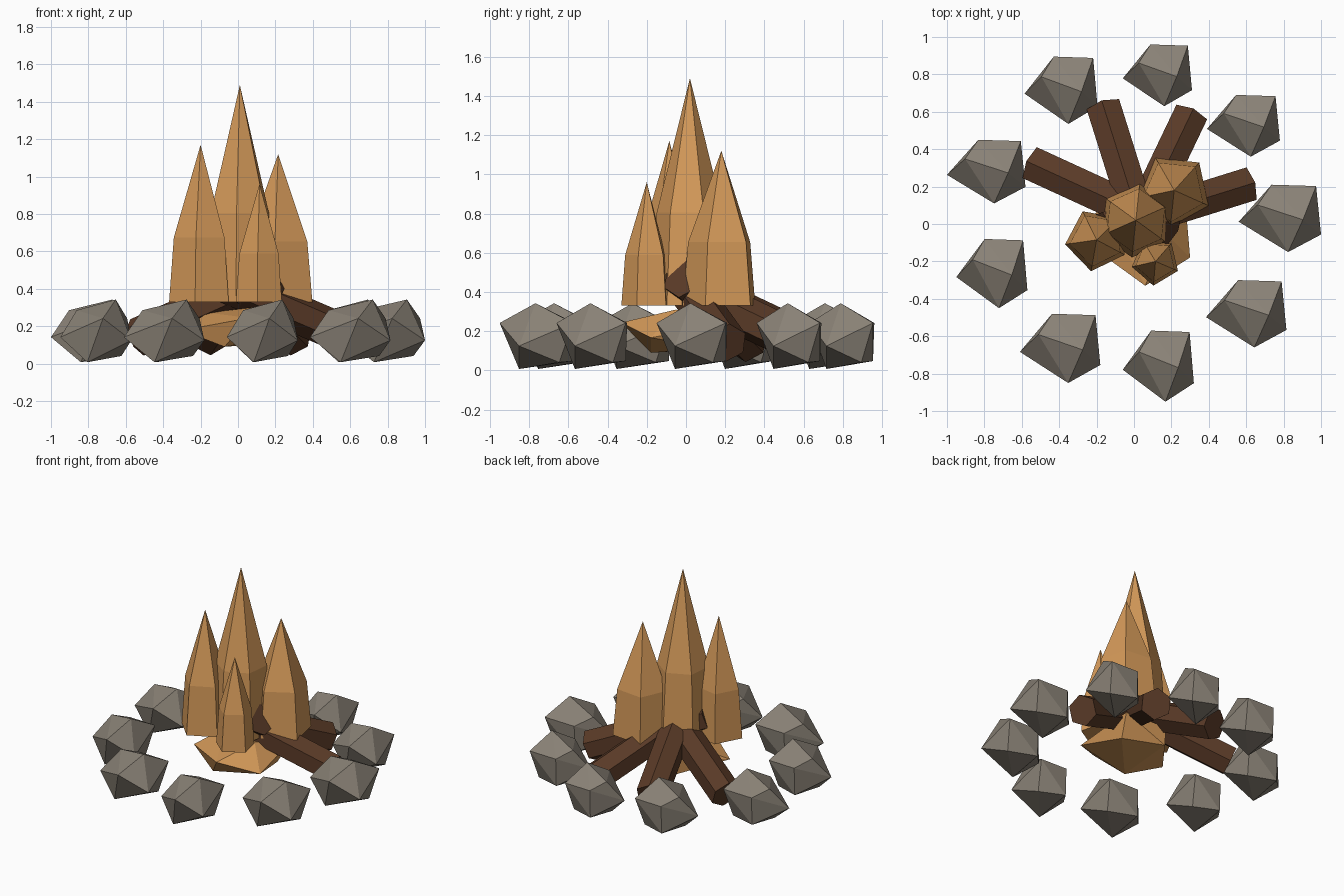
import bpy, bmesh, math
from mathutils import Vector, Matrix

cube = bpy.data.objects.get("Cube")
if cube:
    bpy.data.objects.remove(cube, do_unlink=True)


def material(name, rgb):
    mat = bpy.data.materials.new(name)
    mat.use_nodes = True
    mat.diffuse_color = (*rgb, 1)
    mat.node_tree.nodes["Principled BSDF"].inputs["Base Color"].default_value = (*rgb, 1)
    return mat


STONE = material("warm_grey_stone", (0.25, 0.22, 0.18))
FLAME = material("amber_flame", (0.66, 0.32, 0.10))
WOOD = material("dark_brown_wood", (0.10, 0.042, 0.02))


def add_object(name, bm, mat):
    bmesh.ops.recalc_face_normals(bm, faces=bm.faces)
    mesh = bpy.data.meshes.new(name)
    bm.to_mesh(mesh)
    bm.free()
    mesh.materials.append(mat)
    obj = bpy.data.objects.new(name, mesh)
    bpy.context.collection.objects.link(obj)
    return obj


# Faceted rock corners inside a unit box
ROCK = [(-.5, -.05, -.1), (.1, -.5, .2), (.5, -.24, -.15), (.28, -.02, .5),
        (-.27, .2, .33), (-.12, -.24, -.5), (-.1, .48, -.38), (.44, .48, .2),
        (.36, .3, -.4), (-.1, .5, .2)]


def rock(name, centre, size, mat):
    bm = bmesh.new()
    for p in ROCK:
        bm.verts.new([c + s * v for c, s, v in zip(centre, size, p)])
    bmesh.ops.convex_hull(bm, input=bm.verts)
    add_object(name, bm, mat)


# Ring of stones: centre x, centre y, width, depth
ring = [(-.79, .28, .42, .34), (-.76, -.265, .38, .37), (-.395, -.665, .43, .37),
        (.13, -.76, .38, .38), (.60, -.48, .43, .36), (.78, .03, .44, .36),
        (.585, .525, .39, .33), (.125, .795, .37, .33), (-.39, .715, .39, .36)]
for i, (x, y, w, d) in enumerate(ring):
    rock(f"stone_{i + 1}", (x, y, .175), (w, d, .335), STONE)

# Ember bed under the flames
rock("ember_bed", (0, -.04, .2), (.6, .58, .22), FLAME)


# Leaning logs, outer end low and inner end high
def log(name, outer, inner, radius=.105):
    a, b = Vector(outer), Vector(inner)
    axis = b - a
    bm = bmesh.new()
    bmesh.ops.create_cone(bm, cap_ends=True, segments=6, radius1=radius,
                          radius2=radius, depth=axis.length)
    turn = axis.to_track_quat('Z', 'Y').to_matrix().to_4x4()
    bmesh.ops.transform(bm, verts=bm.verts, matrix=Matrix.Translation((a + b) / 2) @ turn)
    add_object(name, bm, WOOD)


log("log_right", (-.54, .32, .14), (.2, -.02, .47))
log("log_back_right", (-.16, .62, .14), (.06, -.08, .47))
log("log_back_left", (.30, .58, .14), (-.03, -.11, .47))
log("log_left", (.61, .21, .14), (-.16, -.03, .47))


# Flames: straight-sided lower part, tapering to a point
def flame(name, x, y, top, radius, sides, angle, base=.33):
    bm = bmesh.new()
    rings = []
    for z, r in ((base, radius), (base + .41 * (top - base), radius * .85)):
        rings.append([bm.verts.new((x + r * math.cos(t), y + r * math.sin(t), z))
                      for t in (math.radians(angle) + math.tau * k / sides
                                for k in range(sides))])
    low, mid = rings
    tip = bm.verts.new((x, y, top))
    bm.faces.new(low)
    for k in range(sides):
        n = (k + 1) % sides
        bm.faces.new((low[k], low[n], mid[n], mid[k]))
        bm.faces.new((mid[k], mid[n], tip))
    add_object(name, bm, FLAME)


flame("flame_centre", .01, .02, 1.49, .2, 6, -96)
flame("flame_right", -.2, -.085, 1.17, .17, 5, -100)
flame("flame_left", .215, .18, 1.12, .2, 5, -24)
flame("flame_front", .115, -.2, .96, .13, 5, -95)
